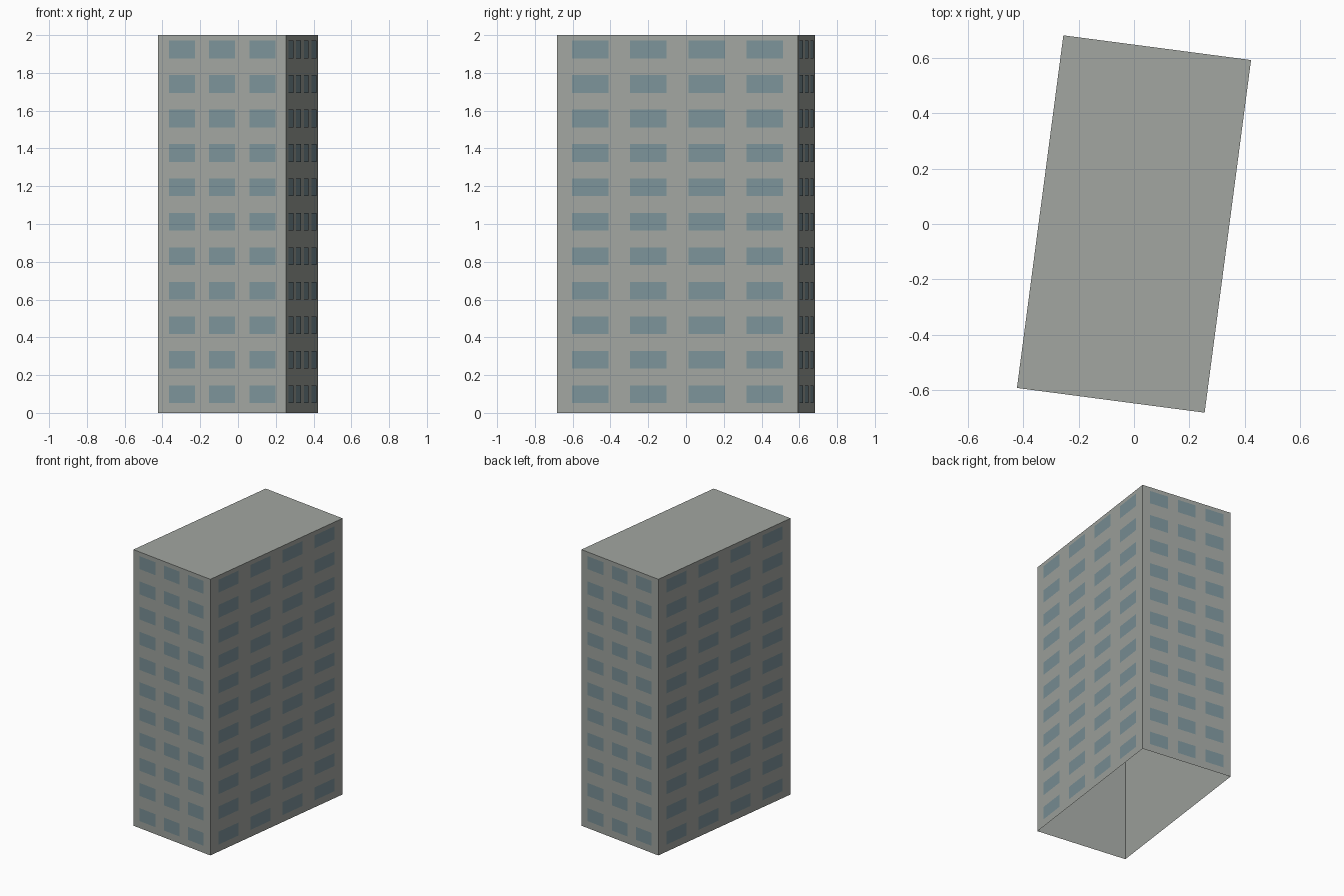
import bpy, bmesh, math
from mathutils import Matrix, Vector

cube = bpy.data.objects.get("Cube")
if cube:
    bpy.data.objects.remove(cube, do_unlink=True)

HALF_W, HALF_D, HEIGHT = 0.342, 0.6425, 2.0
FLOORS, FLOOR_STEP, SILL, WINDOW_H = 11, 0.1825, 0.052, 0.0935
PROUD = 0.002
TURN = Matrix.Rotation(math.radians(-7.5), 4, "Z")


def material(name, rgb):
    mat = bpy.data.materials.new(name)
    mat.use_nodes = True
    mat.diffuse_color = (*rgb, 1)
    mat.node_tree.nodes["Principled BSDF"].inputs["Base Color"].default_value = (*rgb, 1)
    return mat


def finish(name, bm, mat):
    bm.transform(TURN)
    mesh = bpy.data.meshes.new(name)
    bm.to_mesh(mesh)
    bm.free()
    mesh.materials.append(mat)
    obj = bpy.data.objects.new(name, mesh)
    bpy.context.collection.objects.link(obj)
    return obj


concrete = material("concrete grey", (0.36, 0.38, 0.355))
glass = material("window blue grey", (0.2, 0.29, 0.32))

# Tower shell, open underneath
bm = bmesh.new()
bmesh.ops.create_cube(bm, size=1)
bmesh.ops.scale(bm, vec=(2 * HALF_W, 2 * HALF_D, HEIGHT), verts=bm.verts)
bmesh.ops.translate(bm, vec=(0, 0, HEIGHT / 2), verts=bm.verts)
bm.normal_update()
floor = [f for f in bm.faces if f.normal.z < -0.5]
bmesh.ops.delete(bm, geom=floor, context="FACES_ONLY")
finish("tower_shell", bm, concrete)


# Grid of flat window panes on one wall, facing -y before it is turned
def window_wall(name, angle, half_len, distance, count, width, margin):
    bm = bmesh.new()
    length = 2 * half_len
    step = (1 - 2 * margin - width) / (count - 1)
    turn = Matrix.Rotation(math.radians(angle), 4, "Z")
    for row in range(FLOORS):
        z0 = SILL + row * FLOOR_STEP
        for col in range(count):
            x0 = -half_len + (margin + col * step) * length
            x1 = x0 + width * length
            y = -distance - PROUD
            corners = [(x0, y, z0), (x1, y, z0), (x1, y, z0 + WINDOW_H), (x0, y, z0 + WINDOW_H)]
            bm.faces.new([bm.verts.new(turn @ Vector(c)) for c in corners])
    finish(name, bm, glass)


for name, angle in (("front_windows", 0), ("back_windows", 180)):
    window_wall(name, angle, HALF_W, HALF_D, 3, 0.203, 0.084)
for name, angle in (("left_windows", 90), ("right_windows", 270)):
    window_wall(name, angle, HALF_D, HALF_W, 4, 0.152, 0.061)
